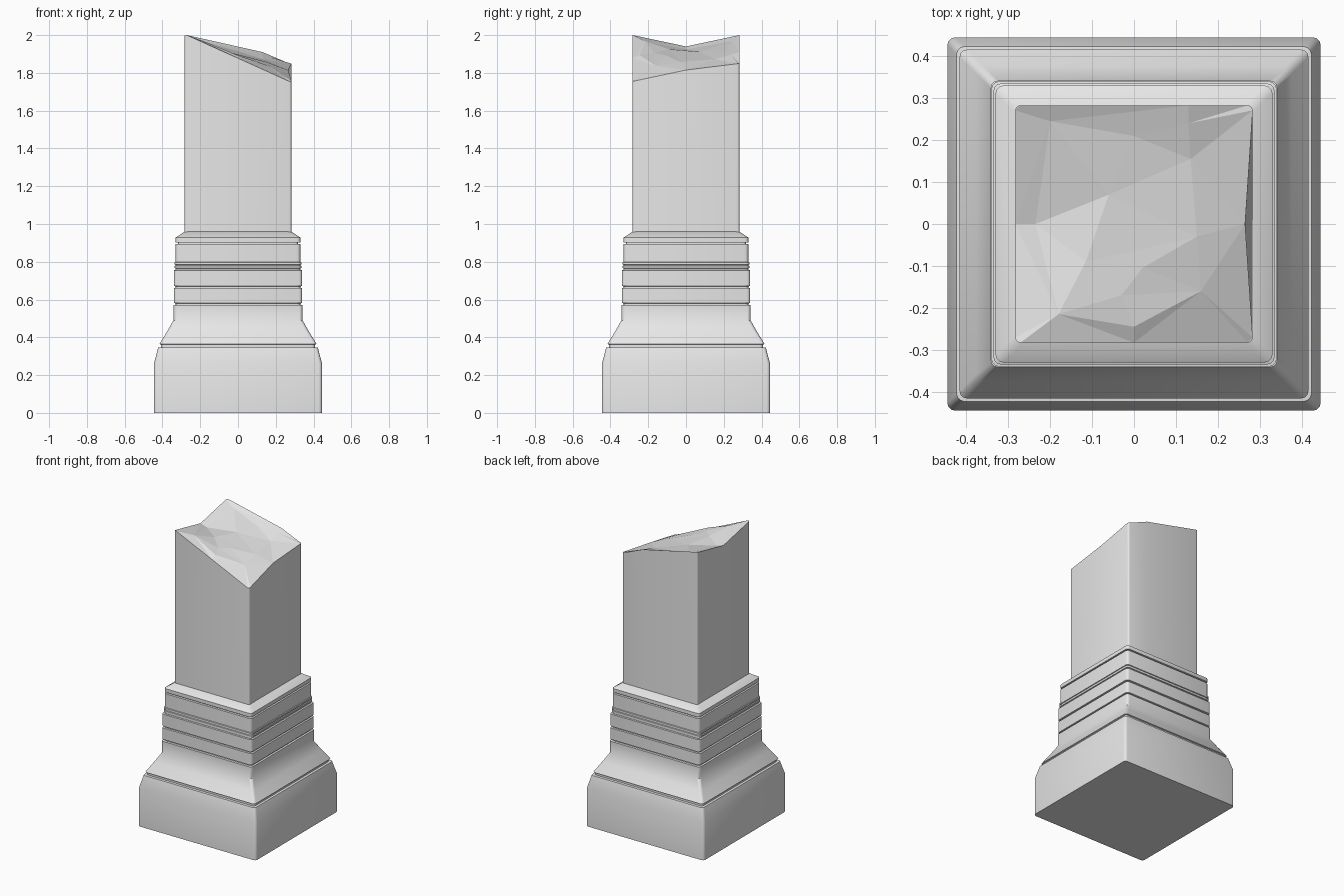
import bpy, bmesh, math
from mathutils import Vector
from mathutils.geometry import delaunay_2d_cdt

if "Cube" in bpy.data.objects:
    bpy.data.objects.remove(bpy.data.objects["Cube"], do_unlink=True)

stone = bpy.data.materials.new("pale grey stone")
stone.use_nodes = True
colour = (0.8, 0.8, 0.8, 1)
stone.diffuse_color = colour
stone.node_tree.nodes["Principled BSDF"].inputs["Base Color"].default_value = colour


def rounded_square(half, radius, mids=False, steps=3):
    """Outline points, anticlockwise from the +x +y corner."""
    pts = []
    for q in range(4):
        start = math.pi / 2 * q
        cx = (half - radius) * (1 if q in (0, 3) else -1)
        cy = (half - radius) * (1 if q < 2 else -1)
        for s in range(steps + 1):
            a = start + math.pi / 2 * s / steps
            pts.append((cx + radius * math.cos(a), cy + radius * math.sin(a)))
        if mids:
            pts.append(((0.13, half), (-half, 0), (0, -half), (half, 0))[q])
    return pts


def bridge(bm, low, high):
    n = len(low)
    for i in range(n):
        j = (i + 1) % n
        bm.faces.new((low[i], low[j], high[j], high[i]))


def finish(bm, name):
    mesh = bpy.data.meshes.new(name)
    bm.to_mesh(mesh)
    bm.free()
    obj = bpy.data.objects.new(name, mesh)
    bpy.context.collection.objects.link(obj)
    mesh.materials.append(stone)
    return obj


def smooth(obj):
    bpy.ops.object.select_all(action='DESELECT')
    obj.select_set(True)
    bpy.context.view_layer.objects.active = obj
    bpy.ops.object.shade_smooth_by_angle(angle=math.radians(32))


# Stepped pedestal: (half width, height) profile with shadow grooves
profile = [(.445, 0), (.445, .26), (.423, .345), (.408, .347), (.408, .362),
           (.416, .365), (.376, .43), (.342, .49), (.342, .57)]
for bottom, top, half in ((.582, .66, .34), (.672, .755, .34), (.767, .778, .335),
                          (.786, .797, .335), (.805, .893, .33)):
    profile += [(.33, profile[-1][1] + .002), (.33, bottom - .002), (half, bottom), (half, top)]
profile += [(.318, .895), (.318, .901), (.33, .903), (.33, .928), (.282, .96)]

bm = bmesh.new()
rings = [[bm.verts.new((x, y, z)) for x, y in rounded_square(half, .018)]
         for half, z in profile]
for low, high in zip(rings, rings[1:]):
    bridge(bm, low, high)
bm.faces.new(rings[0][::-1])
bm.faces.new(rings[-1])
smooth(finish(bm, "stepped_pedestal"))

# Broken shaft: rim height follows the fracture along each side
HALF = .283


def rim_height(x, y):
    u = (x + HALF) / (2 * HALF)
    v = (y + HALF) / (2 * HALF)
    if x < -.26:
        return 1.94 + .06 * abs(y) / HALF
    if x > .26:
        return 1.755 + .12 * v if v < .5 else 1.78 + .07 * v
    if y > 0:
        return 2 - .09 * (x + HALF) / .413 if x < .14 else 1.91 - .06 * (x - .13) / .153
    return 2 - .245 * u


bm = bmesh.new()
outline = rounded_square(HALF, .012, mids=True)
low = [bm.verts.new((x, y, .94)) for x, y in outline]
high = [bm.verts.new((x - (.018 if x > .26 and abs(y) < .01 else 0), y, rim_height(x, y)))
        for x, y in outline]
bridge(bm, low, high)

# Chipped fracture surface
chips = [(-.235, 0, 1.925), (-.06, .07, 1.912), (0, .21, 1.915), (.135, .155, 1.872),
         (.15, -.03, 1.858), (.02, -.105, 1.892), (.16, -.16, 1.838), (0, -.245, 1.893),
         (-.03, -.17, 1.905), (-.18, -.215, 1.967), (-.115, -.09, 1.925),
         (.13, .24, 1.897), (-.2, .245, 1.968)]
points = high + [bm.verts.new(c) for c in chips]
n = len(high)
ridges = [(0, 1), (1, 2), (1, 3), (1, 10), (10, 4), (5, 6), (0, 10), (9, 10), (8, 6), (2, 3)]
result = delaunay_2d_cdt([v.co.to_2d() for v in points],
                         [(a + n, b + n) for a, b in ridges],
                         [list(range(n))], 1, 1e-6)
for tri in result[2]:
    bm.faces.new([points[result[3][i][0]] for i in tri])
bm.normal_update()
shaft = finish(bm, "broken_shaft")
smooth(shaft)
for face in shaft.data.polygons:
    if face.normal.z > .3:
        face.use_smooth = False
